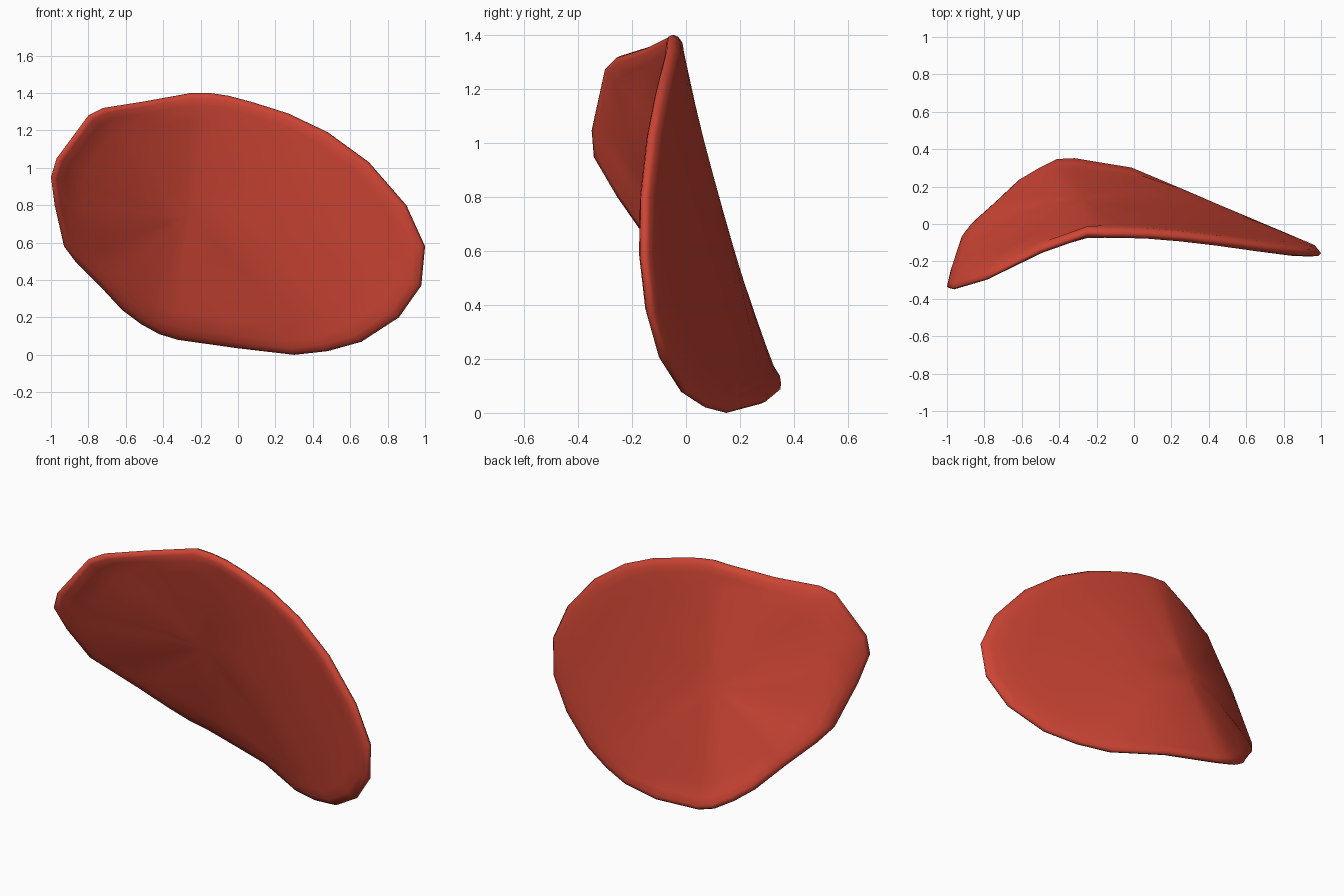
import bpy, bmesh
from mathutils import Vector

if "Cube" in bpy.data.objects:
    bpy.data.objects.remove(bpy.data.objects["Cube"])

# Outline seen from the front (x, z), clockwise from the left tip
RIM = [(-1, .95), (-.97, 1.05), (-.80, 1.28), (-.72, 1.32), (-.5, 1.355), (-.25, 1.4),
       (-.15, 1.4), (-.05, 1.385), (.08, 1.35), (.27, 1.29), (.48, 1.19), (.70, 1.03),
       (.90, .80), (1, .58), (.98, .37), (.86, .2), (.66, .07), (.48, .02), (.3, 0),
       (0, .035), (-.32, .08), (-.42, .11), (-.52, .165), (-.62, .24), (-.74, .37),
       (-.87, .5), (-.93, .58), (-.98, .8)]
CENTRE = Vector((-.27, .74))

# Bend of the sheet: x, height z, depth y there, slope dy/dz
BEND = [(-1, .95, -.335, -.43), (-.9, 1.14, -.30, -.43), (-.78, 1.28, -.275, -.395),
        (-.62, 1.335, -.185, -.37), (-.4, 1.38, -.10, -.343), (-.26, 1.395, -.045, -.284),
        (0, 1.37, -.05, -.248), (.33, 1.265, -.075, -.166), (.65, 1.07, -.12, -.12),
        (.87, .84, -.15, -.094), (1, .57, -.155, -.09)]


def depth(x, z):
    for a, b in zip(BEND, BEND[1:]):
        if x <= b[0] + 1e-6:
            f = (x - a[0]) / (b[0] - a[0])
            ya = a[2] + a[3] * (z - a[1])
            yb = b[2] + b[3] * (z - b[1])
            return ya + (yb - ya) * f


def point(rim, t, offset):
    p = CENTRE.lerp(Vector(rim), t)
    sag = -.03 * (1 - t * t)
    return (p.x, depth(p.x, p.y) + sag + offset, p.y)


# Rings run from the front centre over the rounded rim to the back centre
half = [(.2, .03), (.4, .03), (.6, .03), (.78, .03), (.9, .03), (.955, .028), (.988, .017)]
rings = [(t, -h) for t, h in half] + [(1, 0)] + [(t, h) for t, h in reversed(half)]

bm = bmesh.new()
loops = [[bm.verts.new(point(r, t, o)) for r in RIM] for t, o in rings]
n = len(RIM)
for a, b in zip(loops, loops[1:]):
    for i in range(n):
        j = (i + 1) % n
        bm.faces.new((a[i], a[j], b[j], b[i]))
for loop, o in ((loops[0], -.03), (loops[-1], .03)):
    c = bm.verts.new(point(RIM[0], 0, o))
    for i in range(n):
        bm.faces.new((c, loop[i], loop[(i + 1) % n]))

# Soften the crease inside the sheet, leaving the rim alone
inner = [v for loop, (t, o) in zip(loops, rings) if t < .93 for v in loop]
for _ in range(2):
    bmesh.ops.smooth_vert(bm, verts=inner, factor=.4, use_axis_y=True)
bmesh.ops.recalc_face_normals(bm, faces=bm.faces)

mesh = bpy.data.meshes.new("curved_chip")
bm.to_mesh(mesh)
bm.free()
mesh.shade_smooth()
chip = bpy.data.objects.new("curved_chip", mesh)
bpy.context.collection.objects.link(chip)

mat = bpy.data.materials.new("red")
mat.diffuse_color = (.62, .06, .035, 1)
mat.use_nodes = True
mat.node_tree.nodes["Principled BSDF"].inputs["Base Color"].default_value = mat.diffuse_color
mesh.materials.append(mat)
